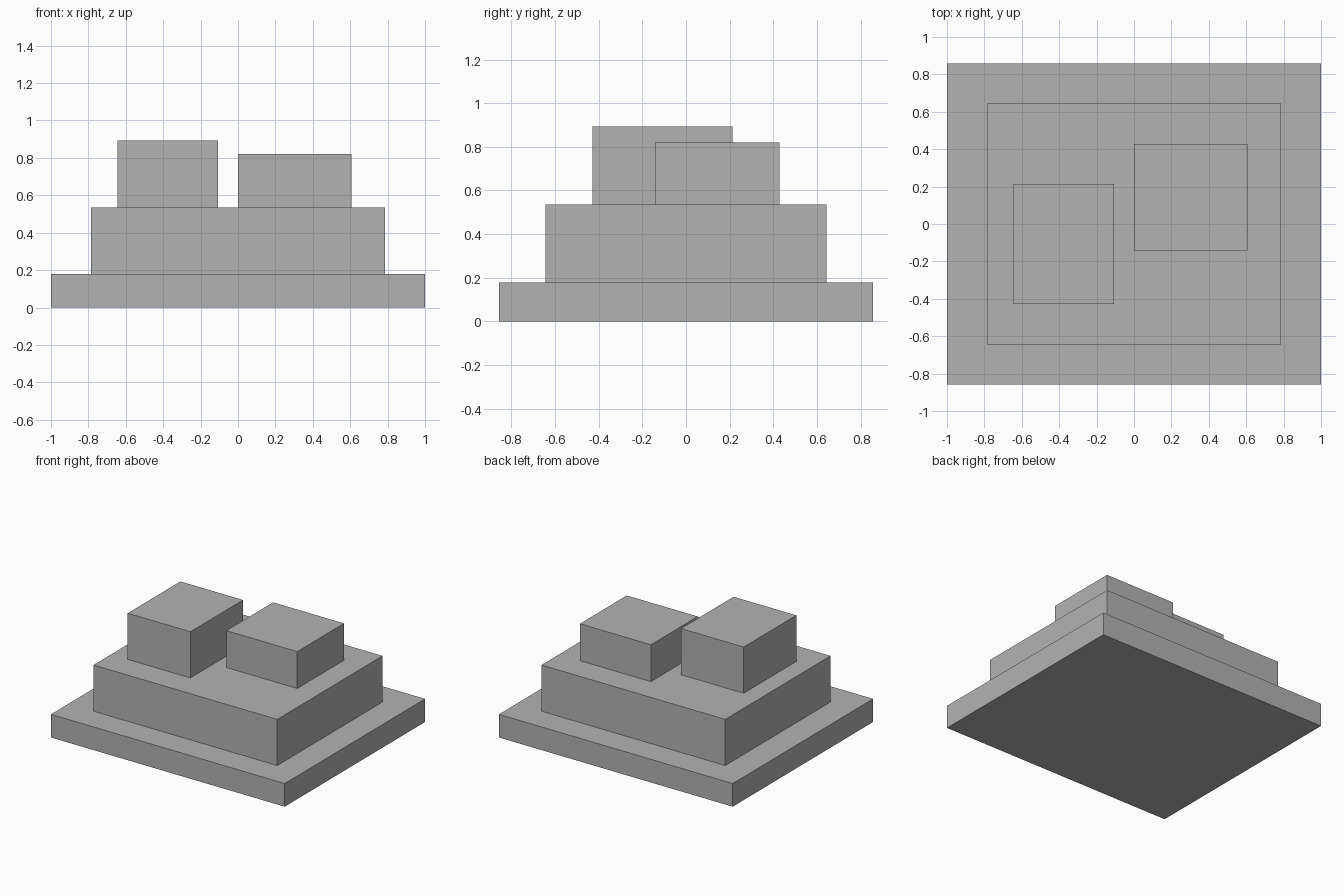
import bpy
import bmesh

if "Cube" in bpy.data.objects:
    bpy.data.objects.remove(bpy.data.objects["Cube"])

grey = bpy.data.materials.new("plain_grey")
grey.diffuse_color = (0.45, 0.45, 0.45, 1.0)
grey.use_nodes = True
grey.node_tree.nodes["Principled BSDF"].inputs["Base Color"].default_value = grey.diffuse_color


def block(name, x, y, z):
    """Box spanning the given (min, max) ranges."""
    bm = bmesh.new()
    bmesh.ops.create_cube(bm, size=1.0)
    for v in bm.verts:
        for i, (low, high) in enumerate((x, y, z)):
            v.co[i] = high if v.co[i] > 0 else low
    mesh = bpy.data.meshes.new(name)
    bm.to_mesh(mesh)
    bm.free()
    mesh.materials.append(grey)
    obj = bpy.data.objects.new(name, mesh)
    bpy.context.collection.objects.link(obj)
    return obj


# Stepped plinth
block("base_slab", (-1.0, 1.0), (-0.857, 0.857), (0.0, 0.179))
block("middle_tier", (-0.786, 0.786), (-0.643, 0.643), (0.179, 0.536))

# Two offset blocks on top
block("tall_block", (-0.643, -0.107), (-0.429, 0.214), (0.536, 0.893))
block("low_block", (0.0, 0.607), (-0.143, 0.429), (0.536, 0.821))
